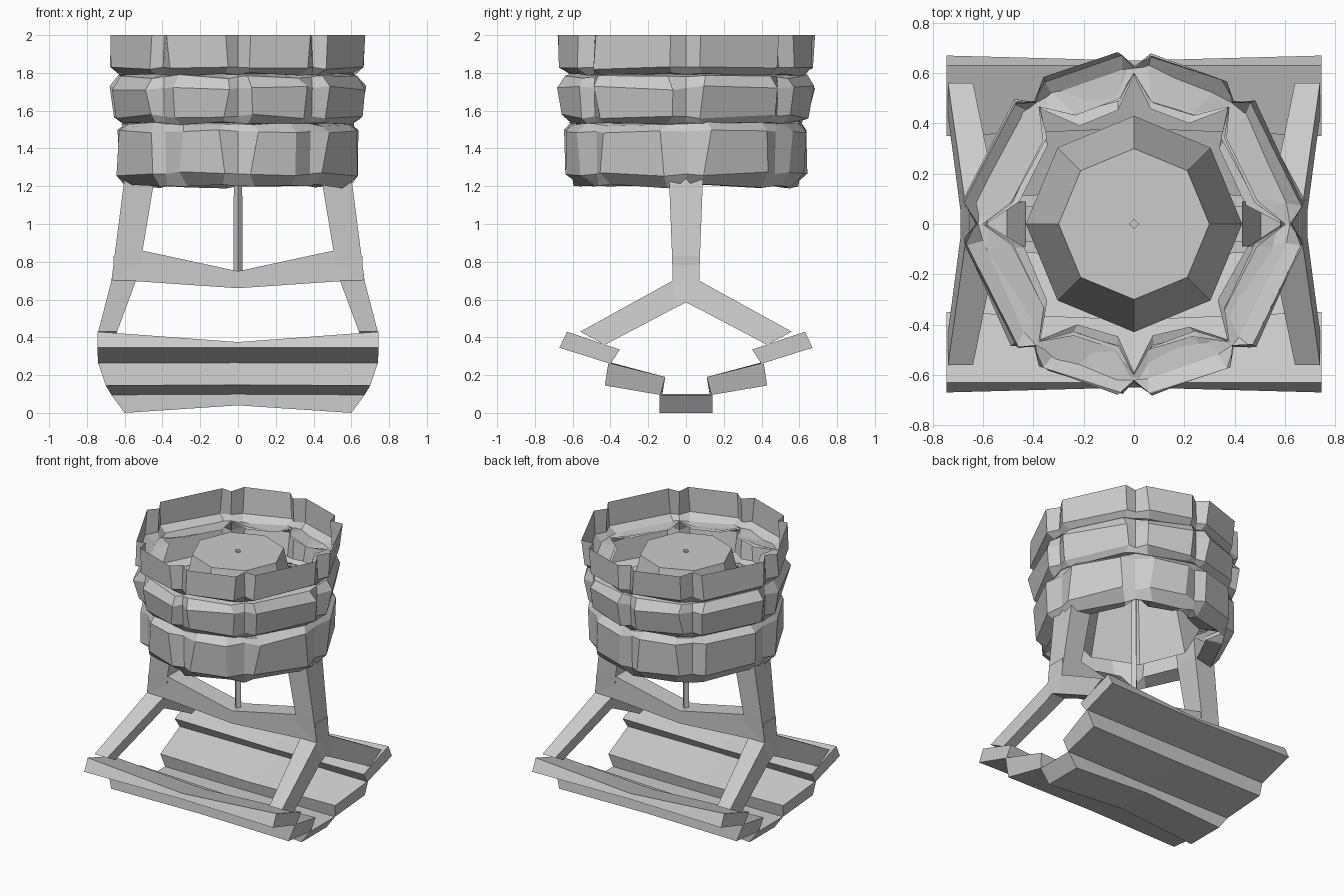
import bpy, bmesh, math, random

if "Cube" in bpy.data.objects:
    bpy.data.objects.remove(bpy.data.objects["Cube"])

random.seed(4)


def make(name, verts, faces):
    bm = bmesh.new()
    vs = [bm.verts.new(v) for v in verts]
    for f in faces:
        bm.faces.new([vs[i] for i in f])
    bmesh.ops.remove_doubles(bm, verts=bm.verts, dist=0.0005)
    bmesh.ops.recalc_face_normals(bm, faces=bm.faces)
    me = bpy.data.meshes.new(name)
    bm.to_mesh(me)
    bm.free()
    ob = bpy.data.objects.new(name, me)
    bpy.context.collection.objects.link(ob)
    return ob


def loft(name, rings, sx=1, sy=1, cap_start=True, cap_end=True):
    """Skin matching point loops, optionally flipped in x or y."""
    n = len(rings[0])
    verts = [(x * sx, y * sy, z) for r in rings for x, y, z in r]
    faces = [(k * n + i, k * n + (i + 1) % n, (k + 1) * n + (i + 1) % n, (k + 1) * n + i)
             for k in range(len(rings) - 1) for i in range(n)]
    if cap_start:
        faces.append(tuple(range(n)))
    if cap_end:
        faces.append(tuple(range((len(rings) - 1) * n, len(rings) * n)))
    return make(name, verts, faces)


def rect(x0, x1, y0, y1, z0, z1=None):
    """Four-point section, z0 on the x0 side and z1 on the x1 side."""
    z1 = z0 if z1 is None else z1
    return [(x0, y0, z0), (x1, y0, z1), (x1, y1, z1), (x0, y1, z0)]


def ngon(r, z, n=8):
    return [(r * math.cos(math.tau * i / n), r * math.sin(math.tau * i / n), z) for i in range(n)]


def plank(name, ends, mid, sy=1):
    """ends: (half length, y, z) corners; mid: (y, z) corners of the sagging middle."""
    loft(name, [[(-x, y, z) for x, y, z in ends],
                [(0, y, z) for y, z in mid],
                ends], sy=sy)


# Roof planks: a ridge board and two stepped boards on each side
plank("ridge_board",
      [(.60, -.14, 0), (.60, .14, 0), (.67, .14, .095), (.67, -.14, .095)],
      [(-.13, .04), (.13, .04), (.13, .1), (-.13, .1)])
for sy in (1, -1):
    plank("middle_roof_board",
          [(.67, .135, .095), (.70, .43, .145), (.74, .41, .265), (.69, .11, .19)],
          [(.125, .098), (.42, .148), (.41, .27), (.12, .17)], sy)
    plank("outer_roof_board",
          [(.74, .40, .26), (.745, .67, .345), (.745, .63, .43), (.745, .35, .335)],
          [(.40, .262), (.65, .345), (.63, .375), (.38, .31)], sy)

# Posts, with sloping struts to the roof
for sx in (1, -1):
    loft("post", [rect(.51, .67, -.07, .07, .80, .70),
                  rect(.505, .65, -.075, .075, .86),
                  rect(.44, .60, -.09, .09, 1.25),
                  rect(.43, .58, -.09, .09, 1.38)], sx, cap_end=False)
    for sy in (1, -1):
        loft("roof_strut", [[(.54, 0, .70), (.67, 0, .70), (.69, 0, .585), (.585, 0, .585)],
                            [(.54, .07, .70), (.67, .07, .70), (.69, .05, .56), (.592, .05, .56)],
                            [(.64, .56, .43), (.74, .56, .43), (.74, .43, .36), (.666, .43, .36)]],
             sx, sy)

# Crossbar sagging in the middle, and the rope
bar = lambda x, z0, z1: [(x, -.07, z0), (x, .07, z0), (x, .07, z1), (x, -.07, z1)]
loft("crossbar", [bar(-.66, .70, .83), bar(-.51, .695, .86), bar(0, .66, .75),
                  bar(.51, .695, .86), bar(.66, .70, .83)])
loft("rope", [ngon(.024, .72, 4), ngon(.02, 1.87, 4)])

# Upturned bucket, open at its lower end
loft("bucket", [ngon(.43, 1.3), ngon(.30, 1.86)], cap_start=False)


# Stone ring: each stone is a bevelled shell block, tucked in deeply between its seams
def stone(a0, a1, rows, sx, sy):
    verts = []
    for k, (z, r_seam, r_face, bevel) in enumerate(rows):
        for c, a in enumerate((a0, a0 + bevel, a1 - bevel * .75, a1)):
            seam = c in (0, 3)
            r = r_seam if seam else r_face
            dz = 0
            if not seam:
                r += random.uniform(-.015, .005)
                a += random.uniform(-1.5, 1.5)
                dz = random.uniform(-.012, .012) if 0 < k and z < 1.99 else 0
            t = math.radians(a)
            verts.append((sx * r * math.cos(t), sy * r * math.sin(t), z + dz))
    faces = [(k * 4 + c, k * 4 + c + 1, k * 4 + c + 5, k * 4 + c + 4)
             for k in range(len(rows) - 1) for c in range(3)]
    make("stone", verts, faces)


# rows: height, radius at the seams, radius on the face, bevel angle
courses = [
    [(1.23, .59, .46, 11), (1.20, .595, .57, 10), (1.265, .605, .645, 9), (1.49, .61, .65, 11),
     (1.53, .615, .60, 10), (1.55, .60, .50, 10)],
    [(1.53, .60, .50, 10), (1.535, .615, .61, 8), (1.57, .62, .66, 7), (1.72, .625, .685, 7),
     (1.78, .62, .64, 8), (1.80, .60, .50, 10)],
    [(1.79, .60, .50, 10), (1.79, .62, .62, 7), (1.83, .63, .68, 7), (2.0, .62, .685, 6)],
]
for rows in courses:
    for sx in (1, -1):
        for sy in (1, -1):
            stone(0, 51, rows, sx, sy)
            stone(51, 90, rows, sx, sy)
